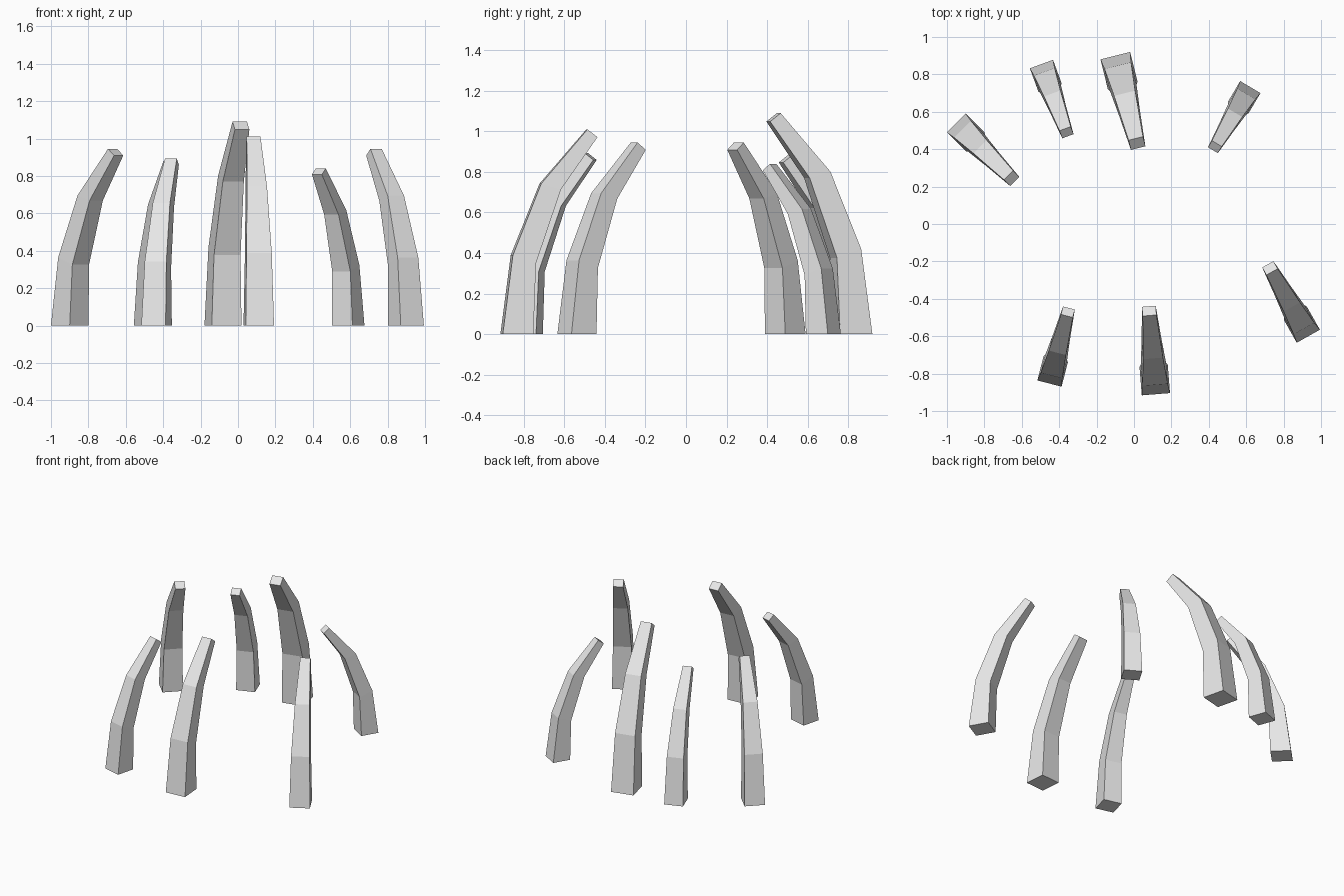
import bpy
import bmesh
from mathutils import Vector

cube = bpy.data.objects.get("Cube")
if cube:
    bpy.data.objects.remove(cube, do_unlink=True)

# One pale stone colour for every pillar
stone = bpy.data.materials.new("pale_stone")
stone.use_nodes = True
colour = (0.8, 0.8, 0.8, 1)
stone.diffuse_color = colour
stone.node_tree.nodes["Principled BSDF"].inputs["Base Color"].default_value = colour

# Rings of a pillar of height 1:
# outer reach, outer height, inner reach, inner height, width
RINGS = [
    (0.0, 0.0, 0.15, 0.0, 0.15),
    (0.05, 0.385, 0.163, 0.345, 0.134),
    (0.19, 0.735, 0.287, 0.707, 0.106),
    (0.418, 1.0, 0.467, 0.962, 0.073),
]


def curved_pillar(name, foot, inward, height):
    """Tapered square pillar that bends from its outer foot edge inward."""
    foot = Vector((*foot, 0))
    inward = Vector((*inward, 0)).normalized()
    side = Vector((-inward.y, inward.x, 0))
    up = Vector((0, 0, 1))
    bm = bmesh.new()
    rings = []
    for outer, outer_z, inner, inner_z, width in RINGS:
        ring = []
        for reach, z, s in ((outer, outer_z, -1), (outer, outer_z, 1),
                            (inner, inner_z, 1), (inner, inner_z, -1)):
            offset = inward * reach + up * z + side * (s * width / 2)
            ring.append(bm.verts.new(foot + offset * height))
        rings.append(ring)
    # Side walls between rings, then the two end caps
    for low, high in zip(rings, rings[1:]):
        for i in range(4):
            j = (i + 1) % 4
            bm.faces.new((low[i], low[j], high[j], high[i]))
    bm.faces.new(rings[0])
    bm.faces.new(rings[-1])
    bmesh.ops.recalc_face_normals(bm, faces=bm.faces)
    mesh = bpy.data.meshes.new(name)
    bm.to_mesh(mesh)
    bm.free()
    mesh.materials.append(stone)
    bpy.context.collection.objects.link(bpy.data.objects.new(name, mesh))


# Loose circle of pillars: name, outer foot edge, leaning direction, height
PILLARS = [
    ("back_pillar", (-0.10, 0.90), (0.24, -0.97), 1.09),
    ("back_right_pillar", (-0.495, 0.855), (0.345, -0.94), 0.88),
    ("right_pillar", (-0.95, 0.54), (1, -1), 0.945),
    ("front_right_pillar", (-0.452, -0.853), (0.25, 0.97), 0.893),
    ("front_pillar", (0.117, -0.91), (-0.08, 1), 1.01),
    ("front_left_pillar", (0.932, -0.60), (-0.49, 0.87), 0.945),
    ("back_left_pillar", (0.622, 0.732), (-0.51, -0.86), 0.84),
]
for pillar in PILLARS:
    curved_pillar(*pillar)
